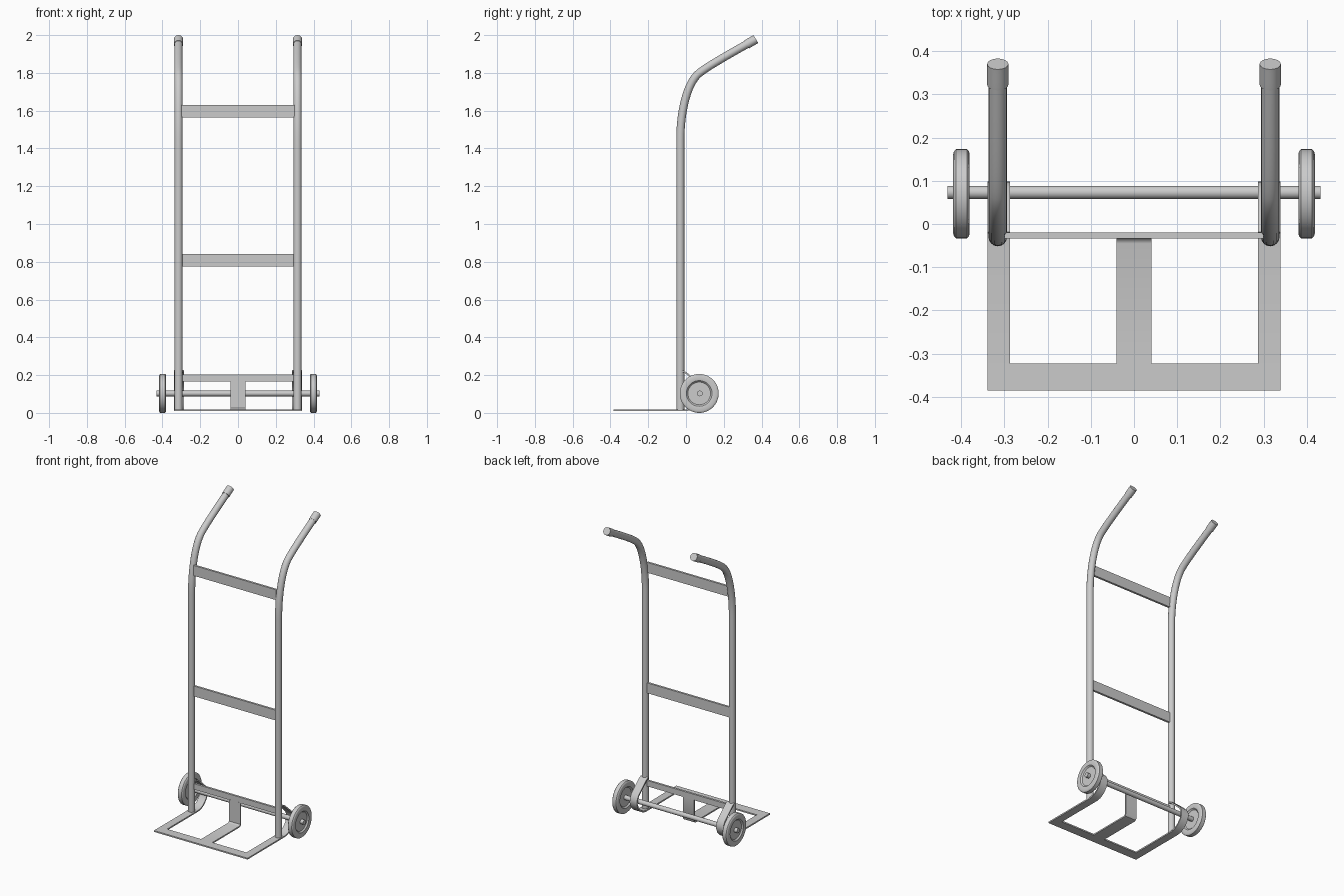
import bpy, bmesh, math
from mathutils import Vector

if "Cube" in bpy.data.objects:
    bpy.data.objects.remove(bpy.data.objects["Cube"])


def finish(obj, angle=35):
    bpy.ops.object.select_all(action='DESELECT')
    obj.select_set(True)
    bpy.context.view_layer.objects.active = obj
    bpy.ops.object.shade_smooth_by_angle(angle=math.radians(angle))
    return obj


def from_bmesh(name, bm):
    bmesh.ops.recalc_face_normals(bm, faces=bm.faces)
    mesh = bpy.data.meshes.new(name)
    bm.to_mesh(mesh)
    bm.free()
    obj = bpy.data.objects.new(name, mesh)
    bpy.context.collection.objects.link(obj)
    return finish(obj)


def box(name, x, y, z):
    bm = bmesh.new()
    bmesh.ops.create_cube(bm, size=1)
    for v in bm.verts:
        v.co = [(r[0] + r[1]) / 2 + c * (r[1] - r[0]) for c, r in zip(v.co, (x, y, z))]
    return from_bmesh(name, bm)


def strap(name, pts, x0, x1, thick):
    """Flat bar bent along a (y, z) path, spanning x0 to x1."""
    pts = [Vector(p) for p in pts]
    left, right = [], []
    for i, p in enumerate(pts):
        d = (pts[min(i + 1, len(pts) - 1)] - pts[max(i - 1, 0)]).normalized()
        n = Vector((-d.y, d.x)) * thick / 2
        left.append(p + n)
        right.append(p - n)
    bm = bmesh.new()
    rows = [[bm.verts.new((x, p.x, p.y)) for x, p in
             ((x0, a), (x1, a), (x1, b), (x0, b))] for a, b in zip(left, right)]
    for r, s in zip(rows, rows[1:]):
        for k in range(4):
            bm.faces.new((r[k], r[(k + 1) % 4], s[(k + 1) % 4], s[k]))
    bm.faces.new(rows[0])
    bm.faces.new(rows[-1])
    return from_bmesh(name, bm)


def tube(name, x, knots, radius):
    """Round bar along bezier knots (left handle, point, right handle) in y, z."""
    cu = bpy.data.curves.new(name, 'CURVE')
    cu.dimensions = '3D'
    cu.bevel_depth, cu.bevel_resolution = radius, 6
    cu.use_fill_caps, cu.resolution_u = True, 14
    sp = cu.splines.new('BEZIER')
    sp.bezier_points.add(len(knots) - 1)
    for bp, (l, p, r) in zip(sp.bezier_points, knots):
        bp.handle_left_type = bp.handle_right_type = 'FREE'
        bp.handle_left, bp.co, bp.handle_right = (x, *l), (x, *p), (x, *r)
    obj = bpy.data.objects.new(name, cu)
    bpy.context.collection.objects.link(obj)
    bpy.ops.object.select_all(action='DESELECT')
    obj.select_set(True)
    bpy.context.view_layer.objects.active = obj
    bpy.ops.object.convert(target='MESH')
    return finish(bpy.context.object)


def lathe(name, profile, center, segs=48):
    """Revolve (x offset, radius) profile about an x-parallel axis."""
    bm = bmesh.new()
    rings = [[bm.verts.new((center[0] + dx,
                            center[1] + r * math.cos(math.tau * k / segs),
                            center[2] + r * math.sin(math.tau * k / segs)))
              for k in range(segs)] for dx, r in profile]
    for a, b in zip(rings, rings[1:]):
        for k in range(segs):
            j = (k + 1) % segs
            bm.faces.new((a[k], a[j], b[j], b[k]))
    bm.faces.new(rings[0])
    bm.faces.new(rings[-1])
    return from_bmesh(name, bm)


AXLE_Y, AXLE_Z = 0.07, 0.103
RAIL = [((-.03, .01), (-.03, .012), (-.03, .5)),
        ((-.03, 1.0), (-.03, 1.45), (-.03, 1.58)),
        ((.0, 1.73), (.06, 1.79), (.10, 1.83)),
        ((.285, 1.93), (.368, 1.978), (.37, 1.979))]
GRIP = [((.322, 1.951), (.322, 1.951), (.33, 1.956)),
        ((.36, 1.973), (.370, 1.979), (.370, 1.979))]

# Toe strip that runs back, wraps behind the axle and returns to the rail
BRACKET = [(-.385, .014), (.0, .014), (.03, .019), (.06, .037), (.083, .063),
           (.094, .09), (.093, .115), (.08, .14), (.05, .168), (.0, .212), (-.02, .222)]

# Wheel cross-section: rounded tyre, recessed disc on both faces
half = [(.010, .015), (.010, .060), (.018, .068), (.019, .074),
        (.019, .092), (.017, .099), (.013, .103)]
WHEEL = [(-d, r) for d, r in half] + half[::-1]

for side, s in (("left", -1), ("right", 1)):
    tube(f"{side}_upright_rail", s * .315, RAIL, .0215)
    tube(f"{side}_handle_grip", s * .315, GRIP, .0245)
    strap(f"{side}_toe_strip_and_axle_bracket", BRACKET, s * .287, s * .339, .009)
    lathe(f"{side}_wheel", WHEEL, (s * .399, AXLE_Y, AXLE_Z))

# Axle through both wheels
lathe("axle", [(-.431, .015), (.431, .015)], (0, AXLE_Y + .003, AXLE_Z), 24)

# Front of the toe plate and the centre tongue that bends up to the low bar
box("toe_front_bar", (-.287, .287), (-.385, -.323), (.0095, .0185))
strap("centre_tongue", [(-.323, .014), (-.045, .014), (-.036, .017), (-.030, .026),
                        (-.030, .168)], -.041, .041, .009)

# Cross bars between the rails
for name, z0, z1 in (("lower", .165, .203), ("middle", .775, .842), ("upper", 1.564, 1.631)):
    box(f"{name}_cross_bar", (-.30, .30), (-.034, -.020), (z0, z1))
